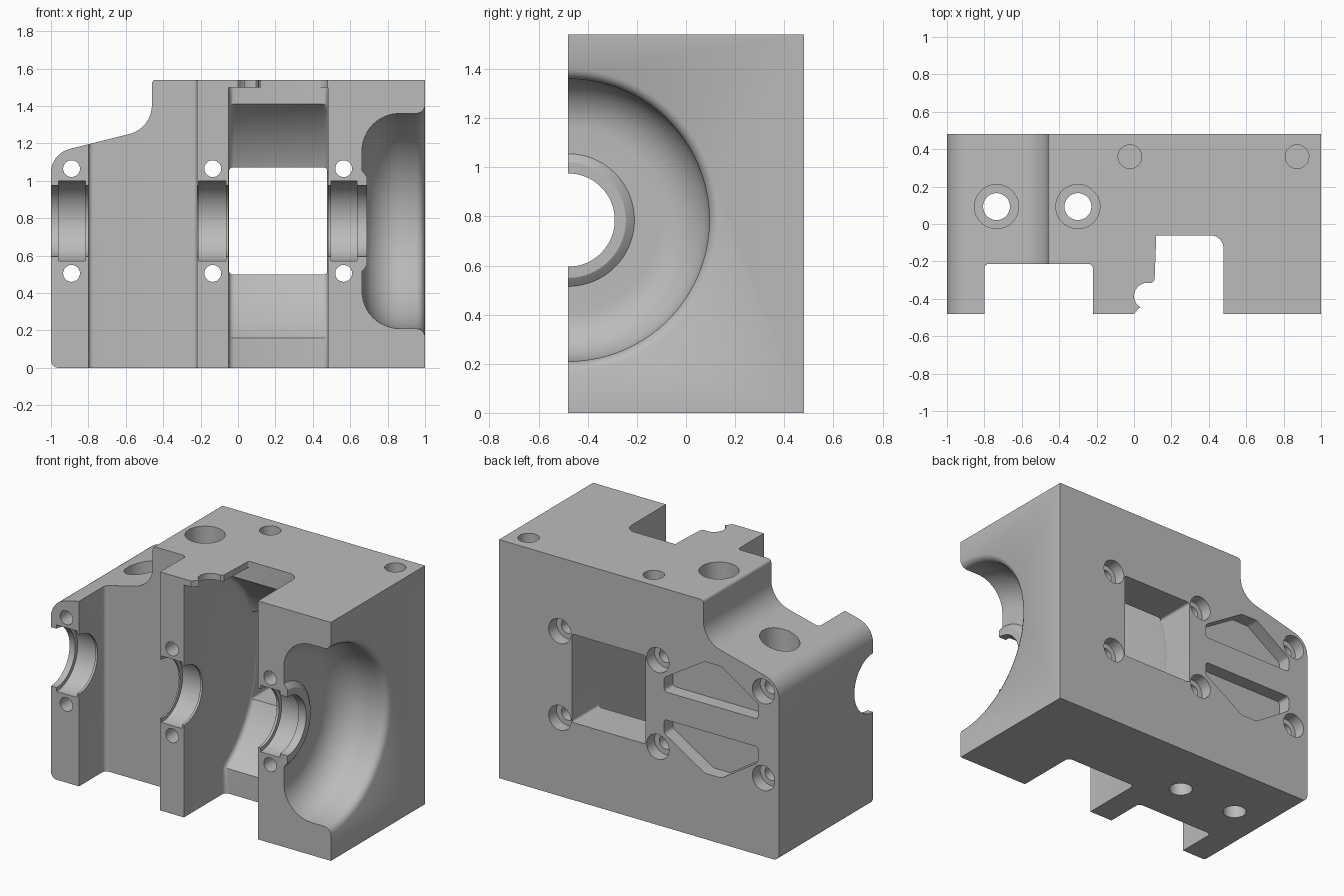
import bpy, bmesh, math
from mathutils import Vector, Matrix

if "Cube" in bpy.data.objects:
    bpy.data.objects.remove(bpy.data.objects["Cube"])

CZ, CY = 0.785, -0.48          # bore axis height and depth


def rounded(pts, seg=8):
    """Polygon from (u, v, radius) corners, filleting each one with a radius."""
    out, n = [], len(pts)
    for i, (u, v, r) in enumerate(pts):
        p = Vector((u, v))
        if r <= 0:
            out.append(p)
            continue
        a = (Vector(pts[i - 1][:2]) - p).normalized()
        b = (Vector(pts[(i + 1) % n][:2]) - p).normalized()
        half = a.angle(b) / 2
        c = p + (a + b).normalized() * (r / math.sin(half))
        s, e = p + a * (r / math.tan(half)) - c, p + b * (r / math.tan(half)) - c
        turn = s.angle_signed(e)          # clockwise positive
        for k in range(seg + 1):
            out.append(c + Matrix.Rotation(-turn * k / seg, 2) @ s)
    return out


def finish(bm, name):
    bmesh.ops.recalc_face_normals(bm, faces=bm.faces)
    me = bpy.data.meshes.new(name)
    bm.to_mesh(me)
    bm.free()
    ob = bpy.data.objects.new(name, me)
    bpy.context.collection.objects.link(ob)
    return ob


def prism(name, pts, axis, lo, hi, soften=None):
    """Extrude a polygon along x, y or z."""
    place = {'x': lambda u, v, w: (w, u, v),
             'y': lambda u, v, w: (u, w, v),
             'z': lambda u, v, w: (u, v, w)}[axis]
    bm = bmesh.new()
    f = bm.faces.new([bm.verts.new(place(p[0], p[1], lo)) for p in pts])
    ext = bmesh.ops.extrude_face_region(bm, geom=[f])
    step = Vector(place(0, 0, hi - lo))
    bmesh.ops.translate(bm, vec=step,
                        verts=[g for g in ext['geom'] if isinstance(g, bmesh.types.BMVert)])
    if soften:
        edges = [e for e in bm.edges if abs(e.verts[0].co.x - e.verts[1].co.x) < 1e-5
                 and min(v.co.y for v in e.verts) > -0.07]
        bmesh.ops.bevel(bm, geom=edges, offset=soften, segments=4, profile=0.5, affect='EDGES')
    return finish(bm, name)


def circle(u, v, r, n=40):
    return [(u + r * math.cos(2 * math.pi * (k + .5) / n),
             v + r * math.sin(2 * math.pi * (k + .5) / n)) for k in range(n)]


def rect(u0, u1, v0, v1, r=0):
    return rounded([(u0, v0, r), (u1, v0, r), (u1, v1, r), (u0, v1, r)])


def lathe(name, profile, n=96):
    """Revolve (x, radius) points about the bore axis."""
    bm = bmesh.new()
    rings = [[bm.verts.new((x, CY + r * math.cos(2 * math.pi * (k + .5) / n),
                            CZ + r * math.sin(2 * math.pi * (k + .5) / n)))
              for k in range(n)] for x, r in profile]
    for a, b in zip(rings, rings[1:]):
        for k in range(n):
            bm.faces.new((a[k], a[(k + 1) % n], b[(k + 1) % n], b[k]))
    bm.faces.new(rings[0])
    bm.faces.new(rings[-1])
    return finish(bm, name)


# Main block with stepped, sloping left shoulder
block = prism('engine_block_half', rounded([
    (-1, 0, .04), (1, 0, 0), (1, 1.54, 0), (-.46, 1.54, .02),
    (-.46, 1.28, .16), (-1, 1.145, .13)]), 'y', -.48, .48)

cutters = []
add = cutters.append

# Left open bay
add(prism('left_bay_cut', rounded([(-.80, -.7, 0), (-.22, -.7, 0),
                                   (-.22, -.213, .025), (-.80, -.213, .025)]), 'z', -.2, 1.8))

# Middle bay: flat walls with a swept cylindrical back
R, half = .753, math.acos(.42 / .753)
arc = [(CY + R * math.cos(t), CZ + R * math.sin(t))
       for t in [-half + 2 * half * k / 40 for k in range(41)]]
add(prism('middle_bay_cut', [(-.7, -.2), (-.06, -.2)] + arc + [(-.06, 1.5), (-.7, 1.5)],
          'x', -.05, .48, soften=.03))
add(prism('back_window_cut', rect(-.047, .477, .5, 1.07, .015), 'y', .1, .7))

# Opening in the top plate with a scalloped lip
scallop = [(.07 + .07 * math.cos(t), -.385 + .07 * math.sin(t))
           for t in [math.radians(90 + 12.5 * k) for k in range(13)]]
add(prism('top_slot_cut', [(.11, -.3), (.095, -.315)] + scallop +
          [(.02, -.455), (.012, -.468), (0, -.48), (0, -.7), (.479, -.7)] +
          rounded([(.479, -.7, 0), (.479, -.0605, .07), (.11, -.0605, .01)])[1:],
          'z', 1.42, 1.8))

# Bearing bores with shell grooves, then the dished right-hand recess
b, g = .19, .215
prof = [(-1.2, b)]
for x0, x1 in ((-.96, -.815), (-.21, -.065), (.497, .635)):
    prof += [(x0, b), (x0, g), (x1, g), (x1, b)]
prof += [(.69, b), (.69, .235), (.68, .25), (.663, .27)]
prof += [(.863 - .2 * math.cos(t), .375 + .2 * math.sin(t))
         for t in [math.pi / 2 * k / 12 for k in range(13)]]
prof += [(.955, .575), (.975, .58), (.99, .593), (1, .612), (1.1, .612)]
add(lathe('bore_cut', prof))

# Clamp bolt holes with rear counterbores
for x in (-.89, -.135, .565):
    for z in (1.065, .505):
        add(prism('bolt_hole_cut', circle(x, z, .045, 32), 'y', -.7, .7))
        add(prism('bolt_seat_cut', circle(x, z, .08, 32), 'y', .40, .7))

# Vertical stud holes with deep counterbores
for x in (-.735, -.3):
    add(prism('stud_hole_cut', circle(x, .093, .072), 'z', -.2, 1.8))
    add(prism('stud_seat_cut', circle(x, .093, .118), 'z', 1.02, 1.8))

# Blind dowel holes in the top
for x in (-.022, .872):
    add(prism('dowel_hole_cut', circle(x, .36, .063), 'z', 1.32, 1.8))

# Mirrored lightening pockets in the back
for s in (1, -1):
    add(prism('lightening_pocket_cut', rounded([
        (-.18, CZ + s * .09, .02), (-.18, CZ + s * .18, .03), (-.47, CZ + s * .36, .05),
        (-.59, CZ + s * .36, .05), (-.85, CZ + s * .19, .03), (-.85, CZ + s * .09, .02)], 5),
        'y', .39, .7))

# Apply every cut to the block
for c in cutters:
    m = block.modifiers.new(c.name, 'BOOLEAN')
    m.operation, m.solver, m.object = 'DIFFERENCE', 'EXACT', c
    c.hide_render = True
dg = bpy.context.evaluated_depsgraph_get()
block.data = bpy.data.meshes.new_from_object(block.evaluated_get(dg))
block.modifiers.clear()
for c in cutters:
    bpy.data.objects.remove(c, do_unlink=True)

# Single plain grey
grey = bpy.data.materials.new('light_grey')
grey.diffuse_color = (.5, .5, .5, 1)
grey.use_nodes = True
grey.node_tree.nodes["Principled BSDF"].inputs["Base Color"].default_value = grey.diffuse_color
block.data.materials.clear()
block.data.materials.append(grey)

bpy.ops.object.select_all(action='DESELECT')
block.select_set(True)
bpy.context.view_layer.objects.active = block
bpy.ops.object.shade_smooth_by_angle(angle=math.radians(30))
